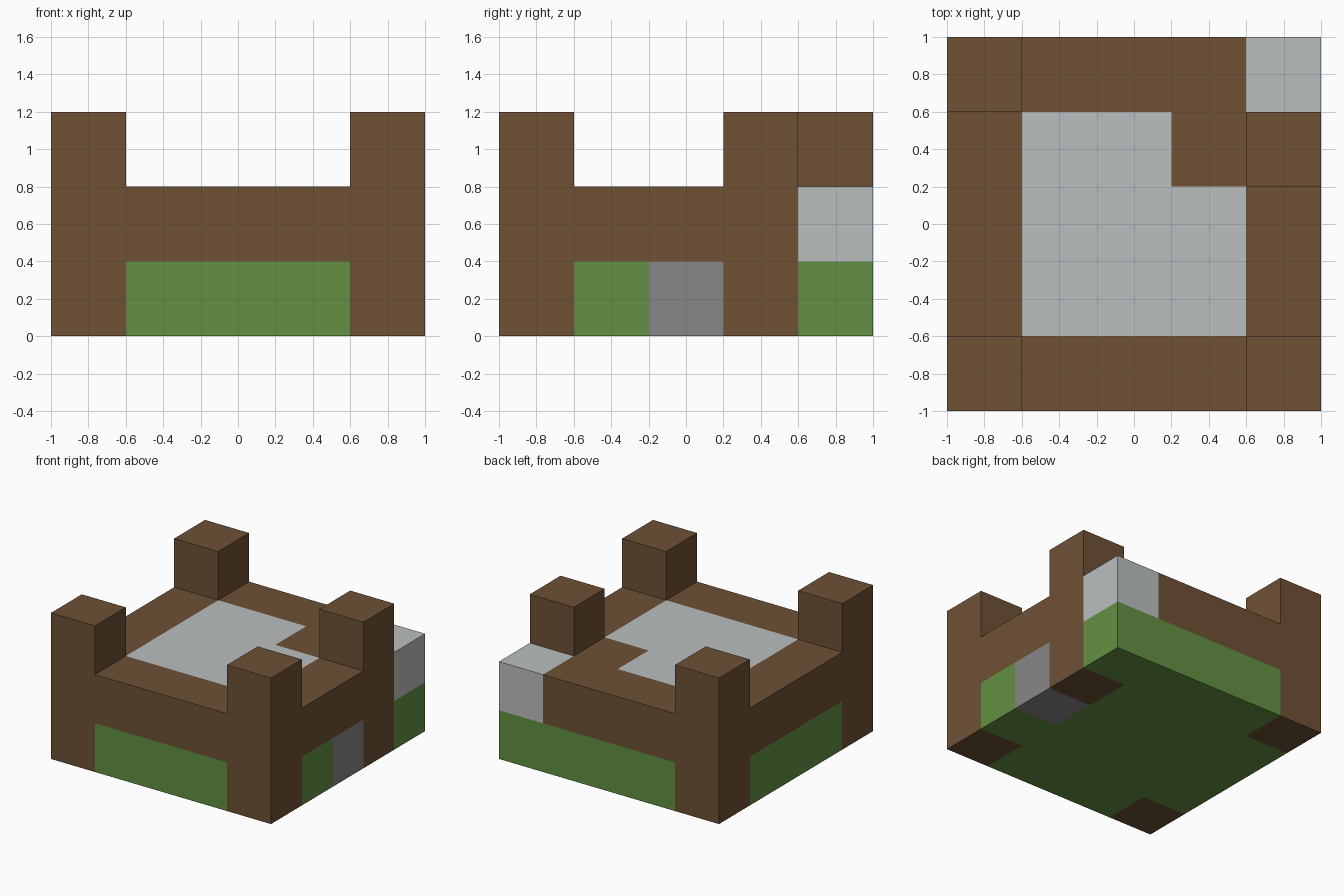
import bpy, bmesh
from mathutils import Vector

cube = bpy.data.objects.get("Cube")
if cube:
    bpy.data.objects.remove(cube, do_unlink=True)

CELL = 0.4

# Floor plans from the bottom up; rows run back to front, columns -x to +x
LAYERS = [
    ["pgggg", "ggggp", "ggggs", "ggggg", "pgggp"],
    ["pwwwc", "wffwp", "wfffw", "wfffw", "pwwwp"],
    ["p....", "....p", ".....", ".....", "p...p"],
]


def srgb(*rgb):
    return [((c / 255 + 0.055) / 1.055) ** 2.4 for c in rgb] + [1.0]


def material(name, colour):
    mat = bpy.data.materials.new(name)
    mat.use_nodes = True
    mat.diffuse_color = colour
    bsdf = mat.node_tree.nodes["Principled BSDF"]
    bsdf.inputs["Base Color"].default_value = colour
    bsdf.inputs["Roughness"].default_value = 0.9
    return mat


brown = material("wood brown", srgb(110, 81, 53))
green = material("grass green", srgb(98, 144, 66))
grey = material("stone grey", srgb(138, 134, 135))
pale = material("pale grey", srgb(187, 191, 191))

PARTS = {
    "g": ("grass_base", green),
    "s": ("stone_block", grey),
    "p": ("corner_posts", brown),
    "w": ("rim_walls", brown),
    "f": ("courtyard_floor", pale),
    "c": ("corner_block", pale),
}

cells = {
    (x, 4 - row, z): letter
    for z, plan in enumerate(LAYERS)
    for row, line in enumerate(plan)
    for x, letter in enumerate(line) if letter != "."
}


def build_part(letter, name, mat):
    """Join the cells of one part, keeping only faces open to the air."""
    bm = bmesh.new()
    for cell, kind in cells.items():
        if kind != letter:
            continue
        centre = Vector(cell) + Vector((-2, -2, 0.5))
        for axis in range(3):
            for sign in (-1, 1):
                step = Vector((0, 0, 0))
                step[axis] = sign
                if tuple(int(a + b) for a, b in zip(cell, step)) in cells:
                    continue
                u = Vector((0, 0, 0))
                u[(axis + 1) % 3] = 0.5
                v = step.cross(u)
                mid = centre + step / 2
                ring = (mid - u - v, mid + u - v, mid + u + v, mid - u + v)
                bm.faces.new([bm.verts.new(p * CELL) for p in ring])
    bmesh.ops.remove_doubles(bm, verts=bm.verts, dist=0.001)
    mesh = bpy.data.meshes.new(name)
    bm.to_mesh(mesh)
    bm.free()
    mesh.materials.append(mat)
    obj = bpy.data.objects.new(name, mesh)
    bpy.context.scene.collection.objects.link(obj)


for letter, (name, mat) in PARTS.items():
    build_part(letter, name, mat)
